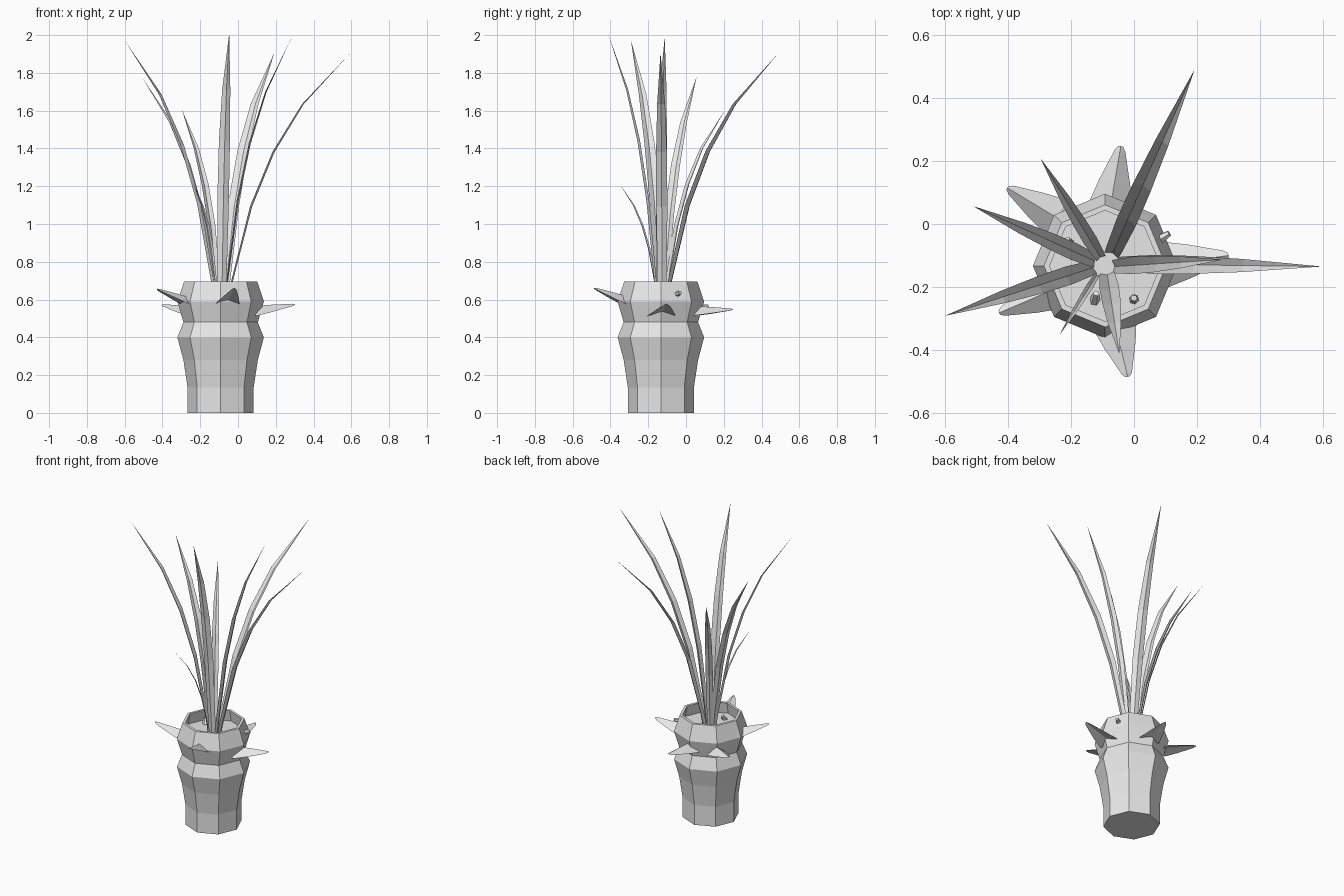
import bpy, bmesh, math
from mathutils import Vector

if "Cube" in bpy.data.objects:
    bpy.data.objects.remove(bpy.data.objects["Cube"], do_unlink=True)

CX, CY = -0.092, -0.133

grey = bpy.data.materials.new("light_grey")
grey.use_nodes = True
grey.diffuse_color = (0.8, 0.8, 0.8, 1)
grey.node_tree.nodes["Principled BSDF"].inputs["Base Color"].default_value = (0.8, 0.8, 0.8, 1)


def loft(name, rings, closed=True, caps=(False, False)):
    """Join successive rings of points with flat quads."""
    bm = bmesh.new()
    rows = [[bm.verts.new(p) for p in ring] for ring in rings]
    n = len(rows[0])
    for a, b in zip(rows, rows[1:]):
        for i in range(n if closed else n - 1):
            j = (i + 1) % n
            bm.faces.new((a[i], a[j], b[j], b[i]))
    if caps[0]:
        bm.faces.new(rows[0][::-1])
    if caps[1]:
        bm.faces.new(rows[-1])
    bmesh.ops.remove_doubles(bm, verts=bm.verts, dist=0.0001)
    bmesh.ops.recalc_face_normals(bm, faces=bm.faces)
    mesh = bpy.data.meshes.new(name)
    bm.to_mesh(mesh)
    bm.free()
    mesh.materials.append(grey)
    obj = bpy.data.objects.new(name, mesh)
    bpy.context.collection.objects.link(obj)
    return obj


def octagon(r, z):
    return [(CX + r * math.cos(i * math.pi / 4), CY + r * math.sin(i * math.pi / 4), z)
            for i in range(8)]


# Eight-sided pot: outer wall, thin rim, inner wall and soil
profile = [(0.175, 0), (0.175, 0.135), (0.197, 0.28), (0.229, 0.4), (0.197, 0.48),
           (0.229, 0.59), (0.194, 0.695), (0.176, 0.695), (0.19, 0.62)]
loft("pot", [octagon(r, z) for r, z in profile], caps=(True, True))


# Long arching blades with a shallow fold along the middle
def blade(name, base, tip, width):
    base, tip = Vector((*base, 0.7)), Vector(tip)
    span = tip - base
    out = Vector((span.x, span.y, 0))
    side = Vector((-out.y, out.x, 0)).normalized()
    fold = (out.normalized() * 0.8 - Vector((0, 0, 0.4))) * 0.2
    steps = [(-0.03, -0.08, 0.7), (0, 0, 0.8), (0.16, 0.33, 1),
             (0.35, 0.57, 0.95), (0.6, 0.78, 0.7), (1, 1, 0.02)]
    rings = []
    for along, up, w in steps:
        p = base + out * along + Vector((0, 0, span.z * up))
        half = width * w / 2
        rings.append([p - side * half, p + fold * half * 2, p + side * half])
    loft(name, rings, closed=False)


blades = [((-0.065, -0.085), (0.19, 0.485, 1.9), 0.065),
          ((-0.035, -0.127), (0.59, -0.135, 1.9), 0.06),
          ((-0.11, -0.1), (-0.295, 0.205, 1.6), 0.045),
          ((-0.13, -0.115), (-0.507, 0.055, 1.775), 0.055),
          ((-0.135, -0.14), (-0.595, -0.29, 1.965), 0.06),
          ((-0.12, -0.165), (-0.235, -0.35, 1.21), 0.022),
          ((-0.085, -0.16), (-0.047, -0.41, 2.0), 0.062),
          ((-0.06, -0.135), (0.28, -0.113, 1.98), 0.055)]
for i, (base, tip, width) in enumerate(blades, 1):
    blade(f"blade_{i}", base, tip, width)


# Short tent-shaped leaves poking out through the pot wall
def side_leaf(name, base, tip, width):
    base, tip = Vector(base), Vector(tip)
    span = tip - base
    side = Vector((-span.y, span.x, 0)).normalized()
    up = Vector((0, 0, 1))
    rings = []
    for along, w in [(-0.12, 0.6), (0, 1), (0.4, 0.72), (0.93, 0.24), (1, 0.1)]:
        p, half = base + span * along, width * w / 2
        rings.append([p - side * half - up * half * 0.35, p + up * half * 0.35,
                      p + side * half - up * half * 0.35, p - up * half * 0.1])
    loft(name, rings, caps=(True, True))


side_leaves = [((-0.075, 0.055, 0.54), (-0.042, 0.247, 0.548), 0.14),
               ((-0.245, 0.02, 0.54), (-0.402, 0.115, 0.572), 0.13),
               ((-0.26, -0.21, 0.59), (-0.428, -0.282, 0.655), 0.13),
               ((-0.06, -0.32, 0.595), (-0.02, -0.485, 0.66), 0.14),
               ((0.09, -0.13, 0.54), (0.3, -0.1, 0.574), 0.15)]
for i, (base, tip, width) in enumerate(side_leaves, 1):
    side_leaf(f"side_leaf_{i}", base, tip, width)


# Small blunt sprouts at soil level
def sprout(name, base, tip):
    base, tip = Vector(base), Vector(tip)
    axis = tip - base
    u = axis.orthogonal().normalized()
    v = axis.cross(u).normalized()
    ring = lambda c, r: [c + (u * math.cos(k * math.tau / 6) + v * math.sin(k * math.tau / 6)) * r
                         for k in range(6)]
    loft(name, [ring(base, 0.018), ring(tip, 0.01)], caps=(True, True))


sprouts = [((-0.2, -0.07, 0.61), (-0.213, -0.05, 0.65)),
           ((-0.125, -0.245, 0.61), (-0.12, -0.22, 0.65)),
           ((0.0, -0.24, 0.61), (0.0, -0.235, 0.645)),
           ((0.07, -0.055, 0.625), (0.112, -0.03, 0.637))]
for i, (base, tip) in enumerate(sprouts, 1):
    sprout(f"sprout_{i}", base, tip)
